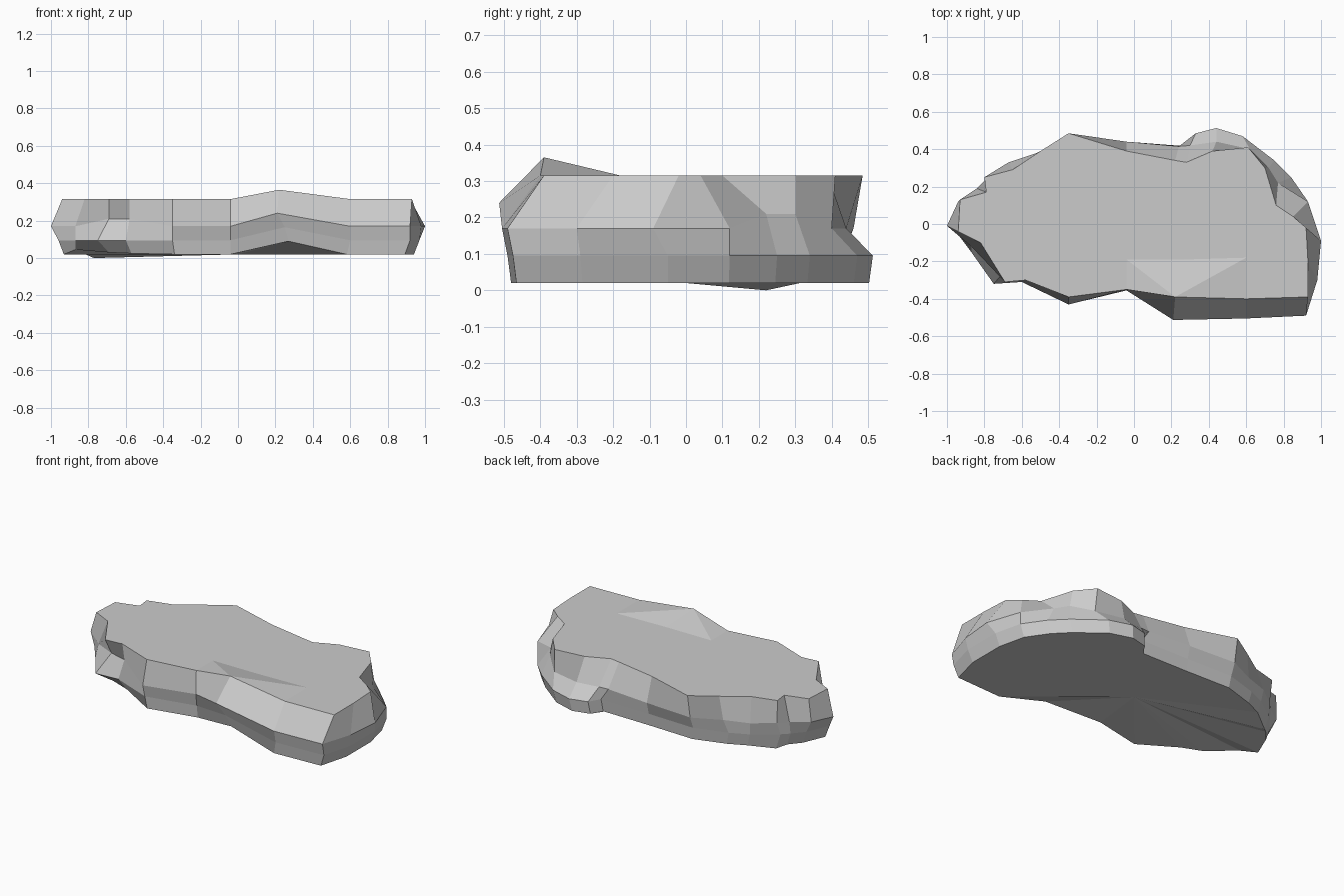
import bpy, bmesh

# Slab outlines, counter-clockwise from the left tip, matching point for point
top = [(-.94, -.04), (-.82, -.10), (-.69, -.31), (-.58, -.30), (-.35, -.39), (-.04, -.35),
       (.22, -.39), (.60, -.40), (.93, -.39), (.93, -.20), (.92, -.02), (.85, .04),
       (.76, .10), (.70, .30), (.61, .41), (.42, .39), (.28, .33), (.22, .34), (-.04, .39),
       (-.35, .485), (-.50, .39), (-.65, .29), (-.80, .25), (-.79, .17), (-.93, .13)]
high = [(-1.0, -.01), (-.87, -.12), (-.69, -.25), (-.58, -.28), (-.35, -.43), (-.04, -.355),
        (.21, -.513), (.60, -.505), (.92, -.49), (.98, -.30), (1.0, -.09), (.93, .12),
        (.77, .22), (.72, .30), (.62, .40), (.44, .44), (.30, .42), (.24, .415), (-.04, .44),
        (-.35, .46), (-.52, .38), (-.67, .33), (-.79, .24), (-.84, .19), (-.94, .12)]
low = [(-.96, -.03), (-.87, -.15), (-.75, -.32), (-.60, -.31), (-.35, -.41), (-.04, -.345),
       (.25, -.48), (.60, -.49), (.92, -.475), (.97, -.29), (.97, -.05), (.93, .12),
       (.84, .25), (.75, .34), (.58, .47), (.44, .513), (.33, .485), (.29, .415), (-.04, .42),
       (-.35, .43), (-.55, .37), (-.66, .32), (-.80, .22), (-.84, .18), (-.90, .11)]
n = len(top)

bm = bmesh.new()


def ring(points, z):
    return [bm.verts.new((x, y, z)) for x, y in points]


# Stacked rings
rings = [ring([(x * .97, y * .98) for x, y in low], .02), ring(low, .095),
         ring(high, .17), ring(top, .315)]
base, belt, waist, crown = rings
for i in (2, 3, 12, 13):
    waist[i].co.z = .21          # side notches
# Front swell: this whole column sits higher than its neighbours
base[6].co = (.27, -.45, .09)
belt[6].co.z = .165
waist[6].co.z = .24
crown[6].co.z = .365
# Undercut at the front left
base[1].co = (-.87, -.11, .045)
base[2].co = (-.69, -.23, .03)
base[3].co = (-.57, -.27, .025)
base[22].co = (-.77, .22, 0)     # lowest corner

# Faceted sides
for a, b in zip(rings, rings[1:]):
    for i in range(n):
        j = (i + 1) % n
        bm.faces.new((a[i], a[j], b[j], b[i]))

# Flat top with the low ridge at the front
p, q, r = ring([(-.04, -.19), (.27, -.19), (.60, -.18)], .315)
for f in ((crown[5], crown[6], p), (p, crown[6], q), (q, crown[6], r),
          (crown[6], crown[7], r)):
    bm.faces.new(f)
bm.faces.new(crown[7:] + crown[:6] + [p, q, r])

# Underside, fanned from an inner point so it stays flat in the middle
hub = bm.verts.new((0, 0, .02))
for i in range(n):
    bm.faces.new((base[(i + 1) % n], base[i], hub))
bmesh.ops.recalc_face_normals(bm, faces=bm.faces)

mesh = bpy.data.meshes.new("rock_slab")
bm.to_mesh(mesh)
bm.free()
slab = bpy.data.objects.new("rock_slab", mesh)
bpy.context.collection.objects.link(slab)
